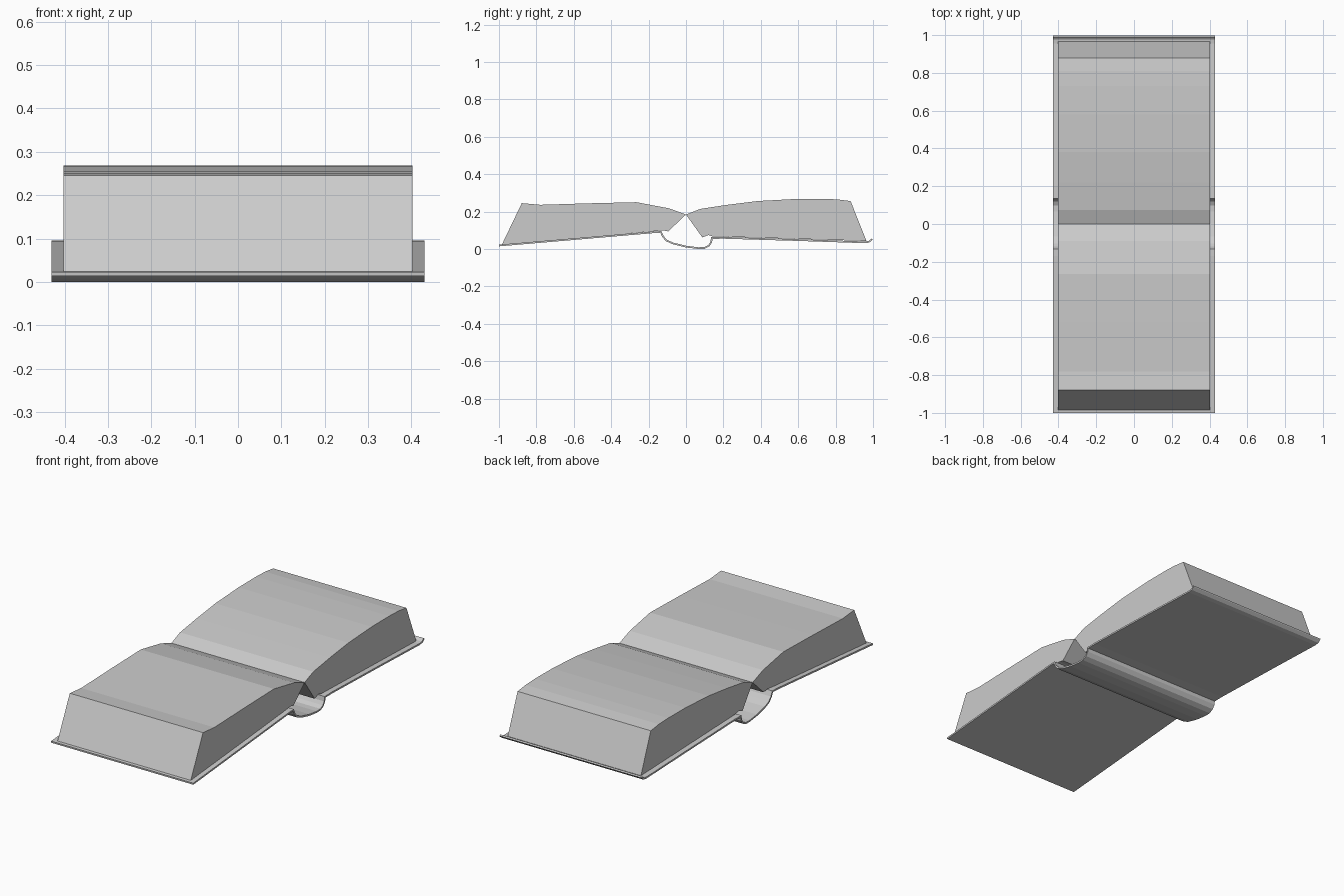
import bpy
from mathutils import Vector

if "Cube" in bpy.data.objects:
    bpy.data.objects.remove(bpy.data.objects["Cube"])


def extrude_profile(name, points, half_width):
    """Closed y-z outline extruded symmetrically along x."""
    n = len(points)
    verts = [(x, y, z) for x in (-half_width, half_width) for y, z in points]
    faces = [(i, (i + 1) % n, n + (i + 1) % n, n + i) for i in range(n)]
    faces += [tuple(reversed(range(n))), tuple(range(n, 2 * n))]
    mesh = bpy.data.meshes.new(name)
    mesh.from_pydata(verts, [], faces)
    obj = bpy.data.objects.new(name, mesh)
    bpy.context.collection.objects.link(obj)
    # consistent outward normals
    import bmesh
    bm = bmesh.new()
    bm.from_mesh(mesh)
    bmesh.ops.recalc_face_normals(bm, faces=bm.faces)
    bm.to_mesh(mesh)
    bm.free()
    return obj


def ribbon(path, thickness):
    """Outline of a strip whose lower/outer side follows the path."""
    pts = [Vector(p) for p in path]
    inner = []
    for i, p in enumerate(pts):
        a = (p - pts[i - 1]).normalized() if i > 0 else None
        b = (pts[i + 1] - p).normalized() if i < len(pts) - 1 else None
        a, b = a or b, b or a
        na, nb = Vector((-a.y, a.x)), Vector((-b.y, b.x))
        m = (na + nb).normalized()
        inner.append(p + m * thickness / max(m.dot(na), 0.6))
    return [tuple(p) for p in pts + inner[::-1]]


# Page blocks, each a faceted, gently arched slab
extrude_profile("front_pages", [
    (-0.985, 0.022), (-0.878, 0.245), (-0.78, 0.236), (-0.52, 0.244),
    (-0.265, 0.250), (-0.09, 0.217), (0.0, 0.184), (-0.095, 0.094),
    (-0.125, 0.100), (-0.18, 0.094)], 0.403)
extrude_profile("back_pages", [
    (0.0, 0.184), (0.075, 0.214), (0.22, 0.236), (0.38, 0.256),
    (0.58, 0.267), (0.73, 0.268), (0.81, 0.265), (0.88, 0.256),
    (0.965, 0.043), (0.14, 0.068), (0.12, 0.074), (0.087, 0.062)], 0.403)

# One-piece cover: front board, rounded spine, back board with curled lip
cover_path = [
    (-1.0, 0.014), (-0.17, 0.085), (-0.137, 0.086), (-0.127, 0.064),
    (-0.108, 0.042), (-0.07, 0.025), (0.0, 0.008), (0.065, 0.0),
    (0.1, 0.001), (0.125, 0.014), (0.139, 0.035), (0.142, 0.054),
    (0.2, 0.055), (0.6, 0.043), (0.955, 0.031), (0.98, 0.034),
    (0.995, 0.046), (0.998, 0.051)]
extrude_profile("cover", ribbon(cover_path, 0.009), 0.43)
